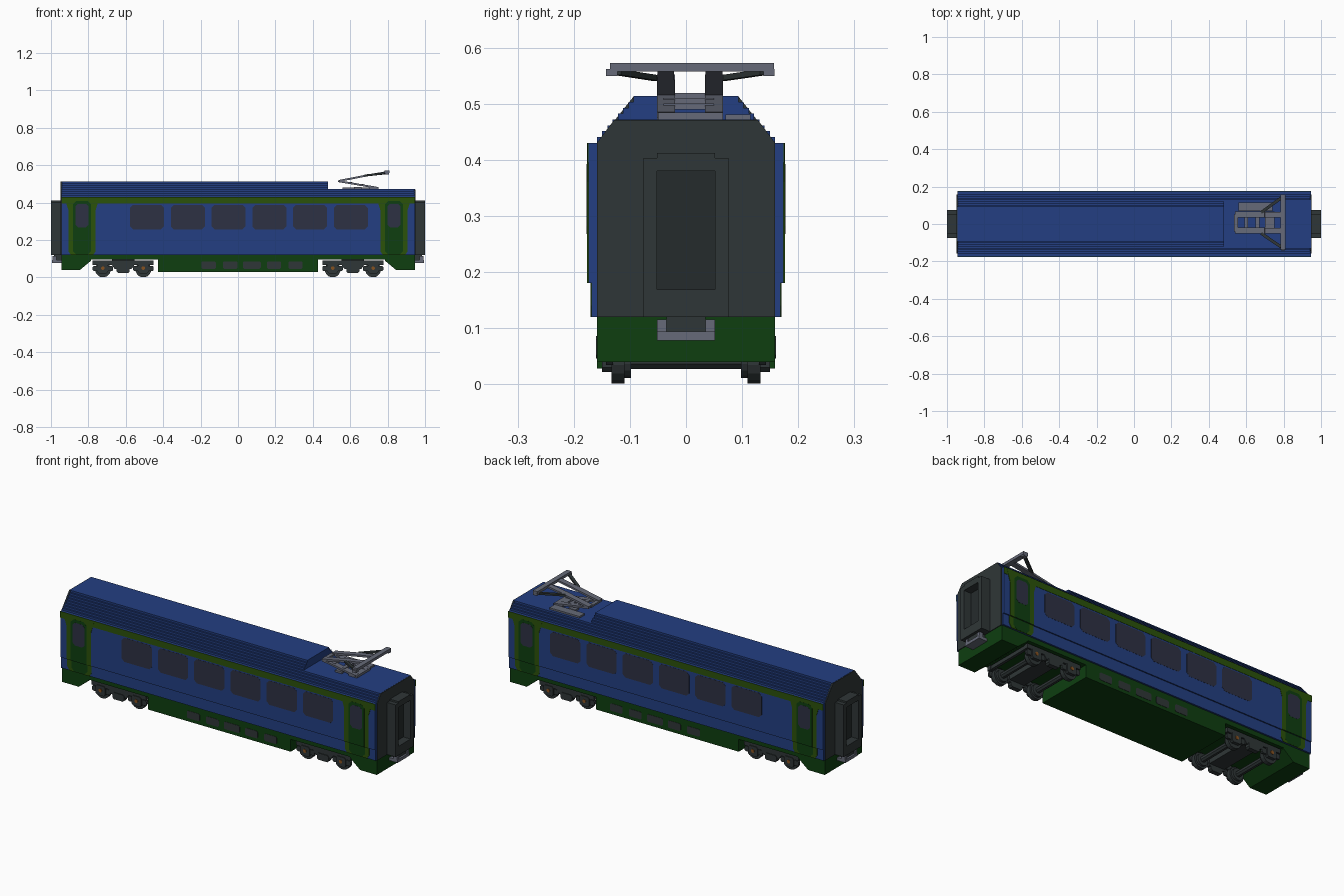
import bpy, bmesh, math
from mathutils import Vector

cube = bpy.data.objects.get("Cube")
if cube:
    bpy.data.objects.remove(cube)


def srgb(c):
    c /= 255
    return c / 12.92 if c <= 0.04045 else ((c + 0.055) / 1.055) ** 2.4


def material(name, r, g, b):
    m = bpy.data.materials.new(name)
    col = (srgb(r), srgb(g), srgb(b), 1)
    m.use_nodes = True
    m.diffuse_color = col
    bsdf = m.node_tree.nodes["Principled BSDF"]
    bsdf.inputs["Base Color"].default_value = col
    bsdf.inputs["Roughness"].default_value = 0.8
    return m


BLUE = material("body blue", 35, 63, 130)
LIME = material("trim green", 43, 82, 10)
GREEN = material("skirt green", 14, 62, 16)
DARK = material("charcoal", 47, 54, 55)
DOOR = material("end door grey", 37, 43, 44)
GLASS = material("window slate", 45, 49, 68)
GREY = material("metal grey", 102, 106, 120)
ORANGE = material("axle orange", 135, 82, 32)


def prism(pts, axis, a, b):
    """Profile extruded along an axis: x uses (y,z), y uses (x,z), z uses (x,y)."""
    put = {"x": lambda p, t: (t, p[0], p[1]),
           "y": lambda p, t: (p[0], t, p[1]),
           "z": lambda p, t: (p[0], p[1], t)}[axis]
    return [put(p, a) for p in pts], [put(p, b) for p in pts]


def box(x0, x1, y0, y1, z0, z1):
    return prism([(x0, z0), (x1, z0), (x1, z1), (x0, z1)], "y", y0, y1)


def part(name, mat, solids):
    bm = bmesh.new()
    for lo, hi in solids:
        va = [bm.verts.new(p) for p in lo]
        vb = [bm.verts.new(p) for p in hi]
        n = len(va)
        bm.faces.new(va)
        bm.faces.new(vb[::-1])
        for i in range(n):
            bm.faces.new((va[i], vb[i], vb[(i + 1) % n], va[(i + 1) % n]))
    bmesh.ops.recalc_face_normals(bm, faces=bm.faces)
    me = bpy.data.meshes.new(name)
    bm.to_mesh(me)
    bm.free()
    me.materials.append(mat)
    ob = bpy.data.objects.new(name, me)
    bpy.context.collection.objects.link(ob)
    return ob


def both_sides(pts, y0, y1):
    return [prism(pts, "y", s * y0, s * y1) for s in (-1, 1)]


def rounded(x0, x1, z0, z1, c):
    return [(x0 + c, z0), (x1 - c, z0), (x1, z0 + c), (x1, z1 - c),
            (x1 - c, z1), (x0 + c, z1), (x0, z1 - c), (x0, z0 + c)]


def disc(x, z, r, n=16):
    return [(x + r * math.cos((i + .5) * math.tau / n),
             z + r * math.sin((i + .5) * math.tau / n)) for i in range(n)]


def mirrored(half):
    return half + [(-y, z) for y, z in reversed(half)]


def bar(p, q, w, h):
    """Slanted bar of width w (sideways) and height h between two points."""
    p, q = Vector(p), Vector(q)
    d = (q - p).normalized()
    side = d.cross(Vector((0, 0, 1))).normalized()
    up = side.cross(d)
    ring = [side * (sx * w / 2) + up * (sz * h / 2)
            for sx, sz in ((-1, -1), (1, -1), (1, 1), (-1, 1))]
    return [tuple(p + o) for o in ring], [tuple(q + o) for o in ring]


END = 0.945

# Body shell with a stepped roof
def stepped(first, last):
    pts = []
    for i in range(first, last):
        y = 0.159 - i * 0.0094
        pts += [(y, 0.43 + i * 0.0104), (y, 0.43 + (i + 1) * 0.0104)]
    return pts


wall = [(0.168, 0.12), (0.168, 0.18), (0.174, 0.18), (0.174, 0.43)]
part("body_shell", BLUE, [prism(mirrored(wall + stepped(0, 4)), "x", -END, END)])
part("raised_roof", BLUE, [prism(mirrored(stepped(4, 8)), "x", -END, 0.482)])

# Green band under the roof
part("roof_band", LIME, both_sides([(-END, 0.395), (END, 0.395), (END, 0.43), (-END, 0.43)], 0.17, 0.1755))

# Door surrounds, doors and door windows
surround, doors, panes = [], [], []
for s in (-1, 1):
    c = s * 0.834
    upper = [(c - .073, .18), (c + .073, .18), (c + .073, .36), (c + .095, .43),
             (c - .095, .43), (c - .073, .36)]
    lower = [(c - .06, .12), (c + .06, .12), (c + .073, .14), (c + .073, .18),
             (c - .073, .18), (c - .073, .14)]
    surround += both_sides(upper, 0.17, 0.176) + both_sides(lower, 0.165, 0.17)
    doors += both_sides([(c - .048, .18), (c + .048, .18), (c + .048, .39), (c + .03, .408),
                         (c - .03, .408), (c - .048, .39)], 0.17, 0.1766)
    doors += both_sides([(c - .03, .122), (c + .03, .122), (c + .048, .14), (c + .048, .18),
                         (c - .048, .18), (c - .048, .14)], 0.165, 0.1706)
    panes += both_sides(rounded(c - .036, c + .036, .268, .392, .014), 0.17, 0.1772)
part("door_surrounds", LIME, surround)
part("side_doors", GREEN, doors)
part("door_windows", GLASS, panes)

# Passenger windows
wins = []
for i in range(6):
    c = -0.486 + i * 0.2178
    wins += both_sides(rounded(c - .091, c + .091, .257, .388, .016), 0.17, 0.1748)
part("side_windows", GLASS, wins)

# Skirt: bogie ceiling, middle box and sloped ends
skirt = [box(-END, END, -.159, .159, .095, .12), box(-.428, .428, -.159, .159, .028, .1)]
for s in (-1, 1):
    skirt.append(prism([(s * END, .1), (s * END, .04), (s * .845, .04), (s * .785, .09), (s * .785, .1)],
                       "y", -.159, .159))
part("skirt", GREEN, skirt)
vents = []
for a, b in ((-.195, -.118), (-.08, -.003), (.027, .122), (.155, .23), (.27, .345)):
    vents += both_sides(rounded(a, b, .046, .086, .006), 0.155, 0.1605)
part("skirt_vents", DARK, vents)

# End panels, gangways, end doors and couplers
panels, frames, end_doors, plates, housings = [], [], [], [], []
for s, top in ((1, [(.128, .471)]), (-1, [(.094, .512)])):
    panels.append(prism(mirrored([(.159, .12), (.159, .43)] + top), "x", s * .94, s * .949))
    for y in (-1, 1):
        frames.append(box(s * .945, s, y * .052, y * .076, .12, .403))
    frames += [box(s * .945, s, -.052, .052, .12, .169),
               box(s * .945, s, -.052, .052, .38, .412)]
    end_doors.append(box(s * .945, s * .957, -.052, .052, .169, .38))
    housings.append(box(s * .94, s * .985, -.035, .035, .092, .12))
    plates.append(box(s * .94, s * .995, -.052, .052, .078, .094))
    for y in (-1, 1):
        plates.append(box(s * .97, s * .992, y * .035, y * .052, .094, .115))
part("end_panels", DARK, panels)
part("gangway_frames", DARK, frames)
part("end_doors", DOOR, end_doors)
part("coupler_housings", DARK, housings)
part("coupler_plates", GREY, plates)

# Bogies: wheels, axles, side frames, springs and axle caps
for s, label in ((-1, "right"), (1, "left")):
    c = s * 0.614
    wheels, frame, caps = [], [], []
    for x in (c - .108, c + .108):
        wheels += both_sides(disc(x, .042, .042), .110, .133)
        wheels += both_sides(disc(x, .042, .032), .098, .110)
        wheels.append(prism(disc(x, .042, .016, 8), "y", -.11, .11))
        frame += both_sides(rounded(x - .028, x + .028, .022, .075, .008), .13, .150)
        frame += both_sides(rounded(x - .055, x + .055, .034, .062, .006), .13, .143)
        caps += both_sides(disc(x, .05, .010, 8), .14, .1525)
    beam = [(c - .163, .066), (c - .06, .066), (c - .045, .045), (c + .045, .045),
            (c + .06, .066), (c + .163, .066), (c + .163, .09), (c - .163, .09)]
    frame += both_sides(beam, .125, .146)
    frame += both_sides(rounded(c - .035, c + .035, .024, .06, .008), .125, .150)
    frame.append(box(c - .045, c + .045, -.125, .125, .055, .085))
    frame.append(box(c - .06, c + .06, -.06, .06, .08, .097))
    for x in (c - .16, c + .145):
        frame.append(box(x, x + .015, -.13, .13, .068, .088))
    part(label + "_wheelsets", DARK, wheels)
    part(label + "_bogie_frame", DARK, frame)
    part(label + "_axle_caps", ORANGE, caps)

# Pantograph: base, folded arms, cross bars and contact head
base = [box(.56, .74, .07, .115, .47, .481), box(.70, .75, -.05, .066, .47, .484)]
for y in (-.036, .05):
    base.append(box(.62, .66, y - .016, y + .016, .47, .482))
part("pantograph_base", GREY, base)
arms = []
for y in (-.036, .05):
    arms.append(bar((.74, y, .480), (.54, y, .514), .032, .010))
    arms.append(bar((.54, y, .516), (.70, y, .547), .032, .010))
for x, z in ((.545, .514), (.60, .505), (.66, .495)):
    arms.append(box(x - .01, x + .01, -.04, .05, z - .005, z + .005))
part("pantograph_arms", GREY, arms)
part("pantograph_braces", DARK, [
    bar((.68, -.05, .545), (.785, -.122, .556), .016, .010),
    bar((.68, .062, .545), (.785, .138, .556), .016, .010)])
head = [box(.783, .81, -.135, .157, .557, .572), bar((.70, -.036, .547), (.79, -.036, .562), .03, .01),
        bar((.70, .05, .547), (.79, .05, .562), .03, .01)]
head += [box(.785, .808, -.143, -.122, .549, .562), box(.785, .808, .138, .158, .549, .562)]
part("pantograph_head", GREY, head)
